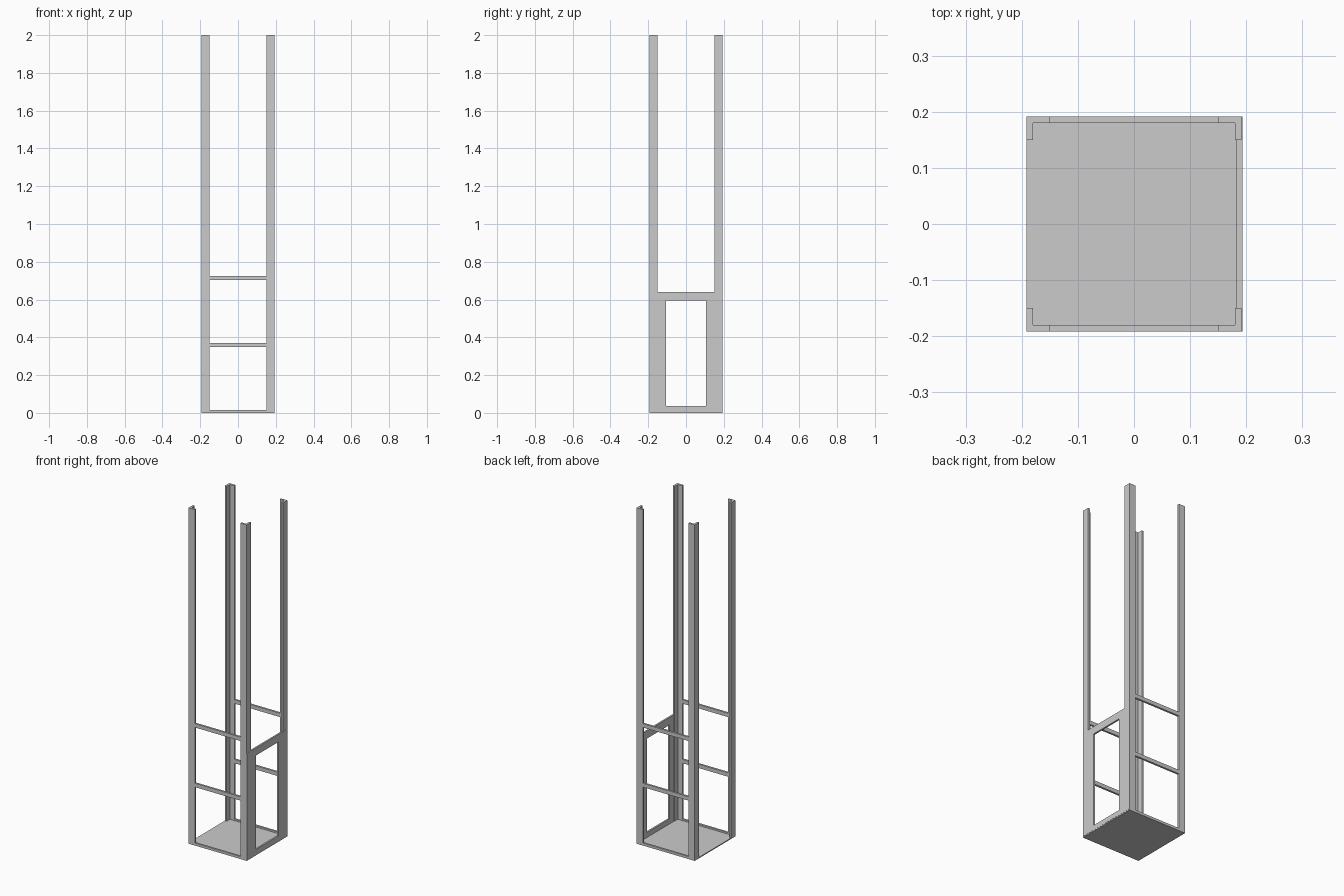
import bpy, bmesh

if "Cube" in bpy.data.objects:
    bpy.data.objects.remove(bpy.data.objects["Cube"])

W = 0.192      # half width of the frame
LEG = 0.042    # width of each angle-iron leg
T = 0.012      # metal thickness
FLOOR = 0.006  # floor sheet thickness


def prism(name, pts, z0, z1):
    """Extrude a flat xy outline from z0 up to z1."""
    bm = bmesh.new()
    face = bm.faces.new([bm.verts.new((x, y, z0)) for x, y in pts])
    ext = bmesh.ops.extrude_face_region(bm, geom=[face])
    top = [v for v in ext["geom"] if isinstance(v, bmesh.types.BMVert)]
    bmesh.ops.translate(bm, verts=top, vec=(0, 0, z1 - z0))
    bmesh.ops.recalc_face_normals(bm, faces=bm.faces)
    mesh = bpy.data.meshes.new(name)
    bm.to_mesh(mesh)
    bm.free()
    ob = bpy.data.objects.new(name, mesh)
    bpy.context.collection.objects.link(ob)
    return ob


def box(name, x0, x1, y0, y1, z0, z1):
    return prism(name, [(x0, y0), (x1, y0), (x1, y1), (x0, y1)], z0, z1)


# Floor sheet
box("floor_plate", -W, W, -W, W, 0, FLOOR)

# Four L-section corner posts, legs pointing inwards
a, b = W - T, W - LEG
profile = [(W, W), (b, W), (b, a), (a, a), (a, b), (W, b)]
for sx, xn in ((-1, "left"), (1, "right")):
    for sy, yn in ((-1, "front"), (1, "back")):
        prism(f"{yn}_{xn}_post", [(sx * x, sy * y) for x, y in profile], FLOOR, 2.0)

# Cross rails on the front and back
for sy, yn in ((-1, "front"), (1, "back")):
    y0, y1 = sorted((sy * a, sy * W))
    for rn, z0, z1 in (("bottom", FLOOR, 0.015), ("middle", 0.348, 0.371), ("upper", 0.703, 0.726)):
        box(f"{yn}_{rn}_rail", -b, b, y0, y1, z0, z1)

# Right side panel with a rectangular window, built as a ring of faces
outer = [(-W, FLOOR), (W, FLOOR), (W, 0.64), (-W, 0.64)]
inner = [(-0.105, 0.036), (0.105, 0.036), (0.105, 0.595), (-0.105, 0.595)]
x0, x1 = 0.183, W + 0.001
bm = bmesh.new()
rings = [[bm.verts.new((x, y, z)) for y, z in loop]
         for loop, x in ((outer, x0), (outer, x1), (inner, x1), (inner, x0))]
for i, ring in enumerate(rings):
    nxt = rings[(i + 1) % 4]
    for j in range(4):
        k = (j + 1) % 4
        bm.faces.new((ring[j], ring[k], nxt[k], nxt[j]))
bmesh.ops.recalc_face_normals(bm, faces=bm.faces)
mesh = bpy.data.meshes.new("right_window_panel")
bm.to_mesh(mesh)
bm.free()
bpy.context.collection.objects.link(bpy.data.objects.new("right_window_panel", mesh))
